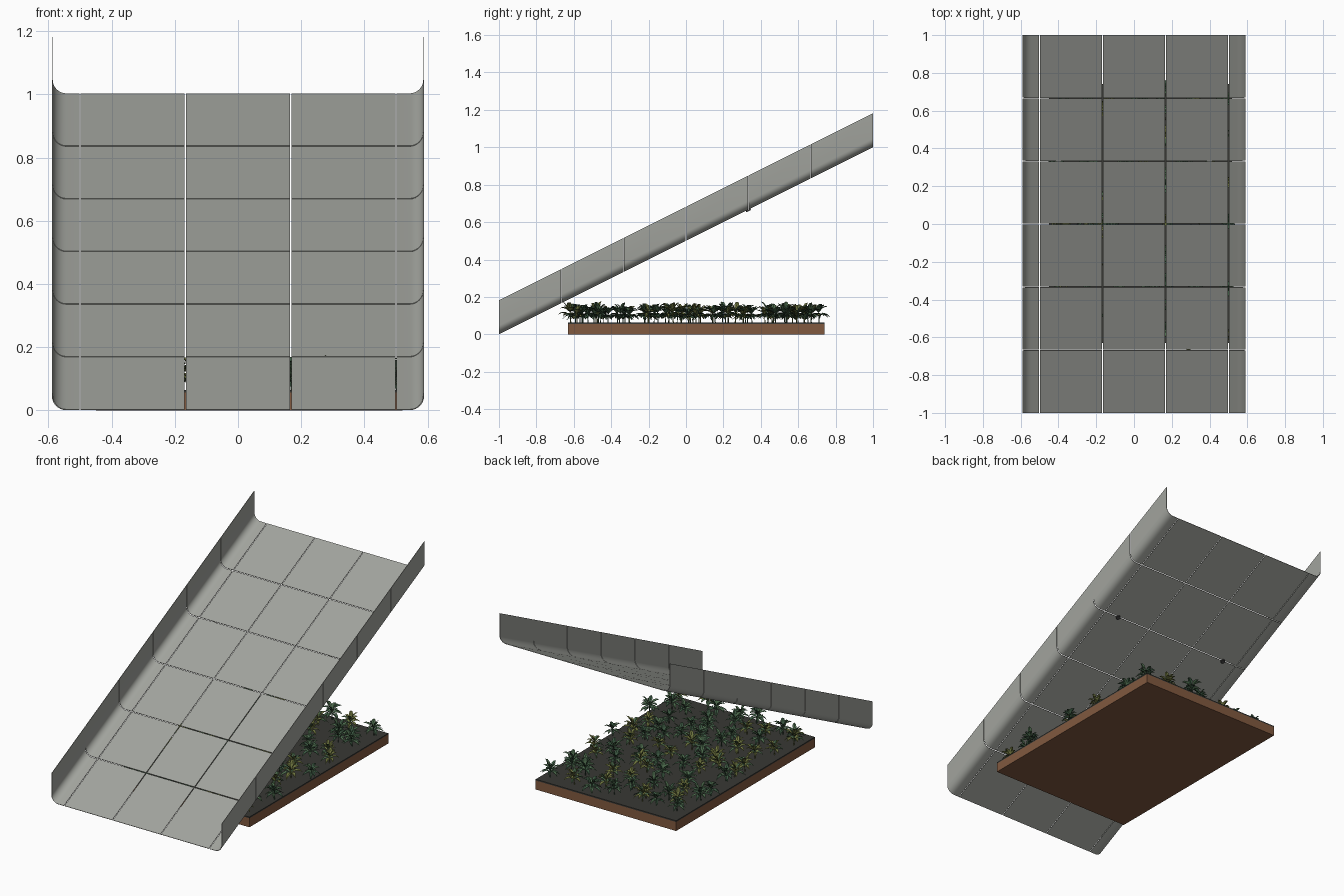
import bpy, bmesh, math, random
from mathutils import Matrix, Vector

cube = bpy.data.objects.get("Cube")
if cube:
    bpy.data.objects.remove(cube, do_unlink=True)
random.seed(7)


def material(name, color):
    m = bpy.data.materials.new(name)
    m.use_nodes = True
    rgba = (*color, 1)
    m.diffuse_color = rgba
    m.node_tree.nodes["Principled BSDF"].inputs["Base Color"].default_value = rgba
    return m


GREY = material("panel_grey", (0.36, 0.37, 0.34))
WOOD = material("planter_brown", (0.22, 0.1, 0.05))
SOIL = material("dark_soil", (0.04, 0.04, 0.035))
DARK = material("fitting_dark", (0.05, 0.05, 0.05))
GREENS = [material("deep_green", (0.045, 0.1, 0.055)),
          material("leaf_green", (0.07, 0.14, 0.07)),
          material("olive_green", (0.16, 0.18, 0.05))]


def add_object(name, mesh, *mats):
    if not mesh.materials:
        for m in mats:
            mesh.materials.append(m)
    ob = bpy.data.objects.new(name, mesh)
    bpy.context.collection.objects.link(ob)
    return ob


def to_mesh(bm, name):
    mesh = bpy.data.meshes.new(name)
    bm.to_mesh(mesh)
    bm.free()
    return mesh


def box(name, lo, hi, mat):
    bm = bmesh.new()
    size = Vector(hi) - Vector(lo)
    mid = (Vector(hi) + Vector(lo)) / 2
    bmesh.ops.create_cube(bm, size=1, matrix=Matrix.Translation(mid) @ Matrix.Diagonal((*size, 1)))
    return add_object(name, to_mesh(bm, name), mat)


# Sloped channel: thin panels with open seams between them
GAP = 0.002
EDGE, RADIUS, WALL = 0.588, 0.045, 0.18


def slope(y):
    return (y + 1) / 2 + 0.002


def side_profile(sign):
    pts = [(0.5 + GAP, 0)]
    for i in range(9):
        a = math.radians(90) * i / 8
        pts.append((EDGE - RADIUS + RADIUS * math.sin(a), RADIUS * (1 - math.cos(a))))
    pts.append((EDGE, WALL))
    pts = [(sign * x, h) for x, h in pts]
    return pts if sign > 0 else pts[::-1]


profiles = [side_profile(-1), side_profile(1)]
for i in range(3):
    left = -0.5 + i / 3
    profiles.append([(left + GAP, 0), (left + 1 / 3 - GAP, 0)])

bm = bmesh.new()
for row in range(6):
    y0, y1 = -1 + row / 3, -1 + (row + 1) / 3
    y0 += GAP if row > 0 else 0
    y1 -= GAP if row < 5 else 0
    for prof in profiles:
        a = [bm.verts.new((x, y0, slope(y0) + h)) for x, h in prof]
        b = [bm.verts.new((x, y1, slope(y1) + h)) for x, h in prof]
        for k in range(len(prof) - 1):
            bm.faces.new((a[k], a[k + 1], b[k + 1], b[k]))
ramp = add_object("sloped_channel", to_mesh(bm, "sloped_channel"), GREY)
solid = ramp.modifiers.new("thickness", "SOLIDIFY")
solid.thickness, solid.offset = 0.003, 0
bpy.ops.object.select_all(action="DESELECT")
ramp.select_set(True)
bpy.context.view_layer.objects.active = ramp
bpy.ops.object.modifier_apply(modifier=solid.name)
bpy.ops.object.shade_smooth_by_angle(angle=math.radians(35))

# Small round fittings under the channel
for side, x in (("left", 0.4), ("right", -0.4)):
    bm = bmesh.new()
    place = Matrix.Translation((x, 0.333, slope(0.333) - 0.006)) @ Matrix.Rotation(math.atan(0.5), 4, "X")
    bmesh.ops.create_cone(bm, cap_ends=True, segments=12, radius1=0.014, radius2=0.014,
                          depth=0.008, matrix=place)
    add_object("fitting_" + side, to_mesh(bm, "fitting"), DARK)

# Planter bed
X0, X1, Y0, Y1 = -0.45, 0.52, -0.63, 0.74
box("planter_base", (X0, Y0, 0), (X1, Y1, 0.056), WOOD)
box("soil_bed", (X0, Y0, 0.056), (X1, Y1, 0.064), SOIL)


# Leafy plants: a stem with rings of folded, drooping pointed leaves
def add_leaf(bm, turn, rise, length, width, height, index):
    place = Matrix.Translation((0, 0, height)) @ Matrix.Rotation(turn, 4, "Z")

    def point(t, side):
        up = length * (rise * t - 0.75 * t * t) + abs(side) * 0.006
        return bm.verts.new(place @ Vector((length * t, side * width, up)))
    spine = [point(t, 0) for t in (0, 0.4, 0.72, 1)]
    for s in (-1, 1):
        near, far = point(0.4, s), point(0.72, 0.75 * s)
        for f in ((spine[0], near, spine[1]), (spine[1], near, far, spine[2]),
                  (spine[2], far, spine[3])):
            bm.faces.new(f if s < 0 else f[::-1]).material_index = index


def plant_mesh(number):
    bm = bmesh.new()
    bmesh.ops.create_cone(bm, segments=5, radius1=0.003, radius2=0.002, depth=0.05,
                          matrix=Matrix.Translation((0, 0, 0.025)))
    for count, rise, length, height in ((7, 0.65, 0.062, 0.035), (6, 1.2, 0.055, 0.05),
                                        (3, 1.9, 0.036, 0.055)):
        for k in range(count):
            turn = math.tau * (k + random.uniform(-0.25, 0.25)) / count + rise
            add_leaf(bm, turn, rise + random.uniform(-0.2, 0.2),
                     length * random.uniform(0.85, 1.15), 0.012, height,
                     random.choice((0, 1)))
    return to_mesh(bm, f"plant_{number}")


# Two dark kinds and one olive kind
kinds = []
for n in range(3):
    mesh = plant_mesh(n)
    for m in ((GREENS[2], GREENS[1]) if n == 2 else GREENS[:2]):
        mesh.materials.append(m)
    kinds.append(mesh)

COLS, ROWS = 7, 11
for i in range(COLS):
    for j in range(ROWS):
        x = X0 + (X1 - X0) * (i + 0.5 + random.uniform(-0.4, 0.4)) / COLS
        y = Y0 + (Y1 - Y0) * (j + 0.5 + random.uniform(-0.4, 0.4)) / ROWS
        plant = add_object(f"plant_{i}_{j}", random.choice(kinds))
        plant.location = (x, y, 0.062)
        plant.rotation_euler = (random.uniform(-0.1, 0.1), random.uniform(-0.1, 0.1),
                                random.uniform(0, math.tau))
        plant.scale = (random.uniform(0.85, 1.1),) * 3
